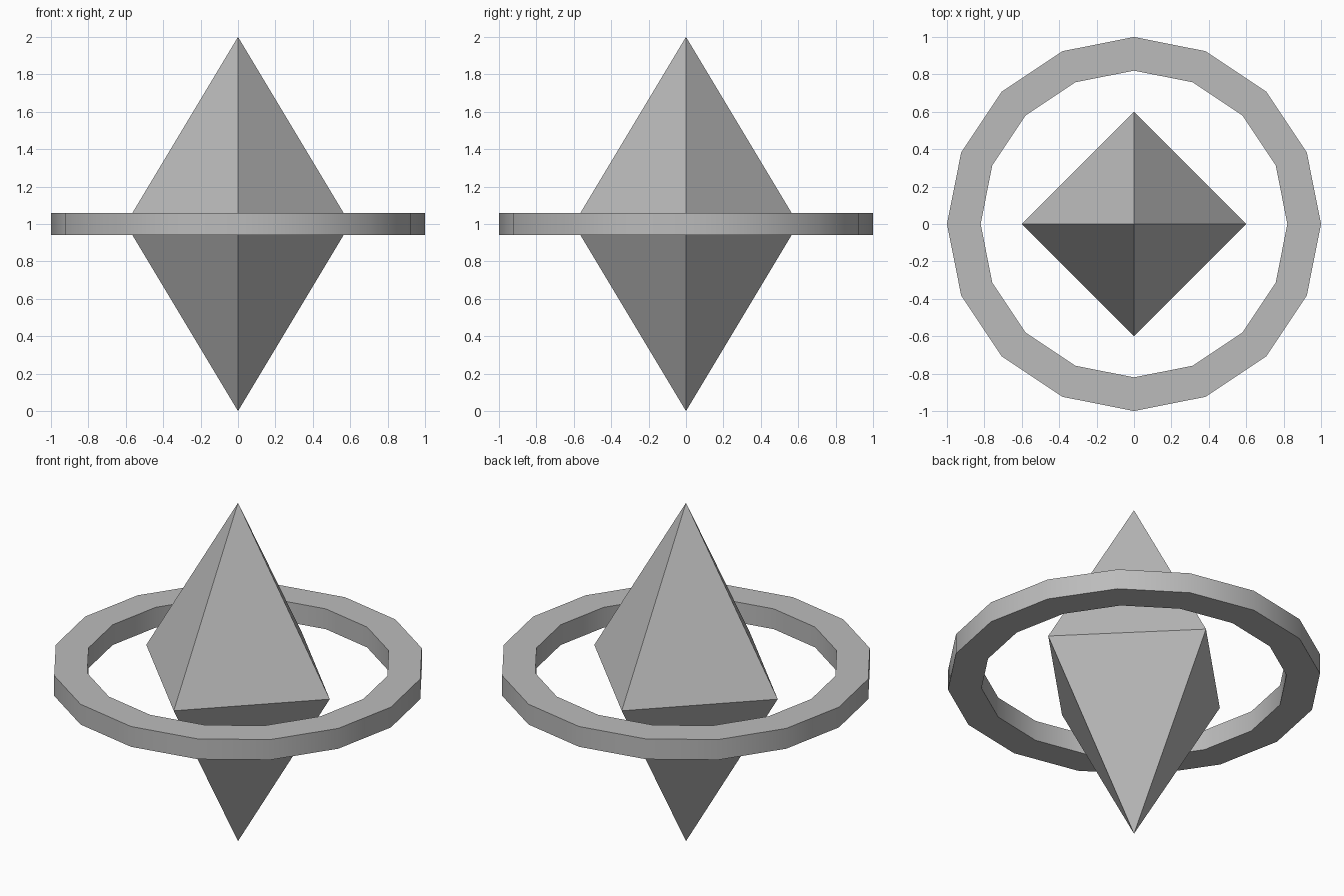
import bpy, bmesh, math

cube = bpy.data.objects.get("Cube")
if cube:
    bpy.data.objects.remove(cube, do_unlink=True)

grey = bpy.data.materials.new("neutral grey")
grey.use_nodes = True
colour = (0.5, 0.5, 0.5, 1)
grey.diffuse_color = colour
grey.node_tree.nodes["Principled BSDF"].inputs["Base Color"].default_value = colour


def make_object(name, bm):
    bmesh.ops.recalc_face_normals(bm, faces=bm.faces)
    mesh = bpy.data.meshes.new(name)
    bm.to_mesh(mesh)
    bm.free()
    mesh.materials.append(grey)
    obj = bpy.data.objects.new(name, mesh)
    bpy.context.collection.objects.link(obj)
    return obj


def circle(bm, radius, z, sides):
    angles = [2 * math.pi * i / sides for i in range(sides)]
    return [bm.verts.new((radius * math.cos(a), radius * math.sin(a), z)) for a in angles]


# Crystal: two four-sided pyramids sharing a square waist
bm = bmesh.new()
waist = circle(bm, 0.6, 1, 4)
for tip in (bm.verts.new((0, 0, 0)), bm.verts.new((0, 0, 2))):
    for i in range(4):
        bm.faces.new((waist[i - 1], waist[i], tip))
make_object("crystal", bm)

# Floating ring: rectangular section swept round sixteen sides
bm = bmesh.new()
section = [(1, 0.94), (1, 1.06), (0.82, 1.06), (0.82, 0.94)]
loops = [circle(bm, r, z, 16) for r, z in section]
for k in range(4):
    a, b = loops[k - 1], loops[k]
    for i in range(16):
        bm.faces.new((a[i - 1], a[i], b[i], b[i - 1]))
ring = make_object("ring", bm)
bpy.ops.object.select_all(action="DESELECT")
ring.select_set(True)
bpy.context.view_layer.objects.active = ring
bpy.ops.object.shade_smooth_by_angle(angle=math.radians(30))
